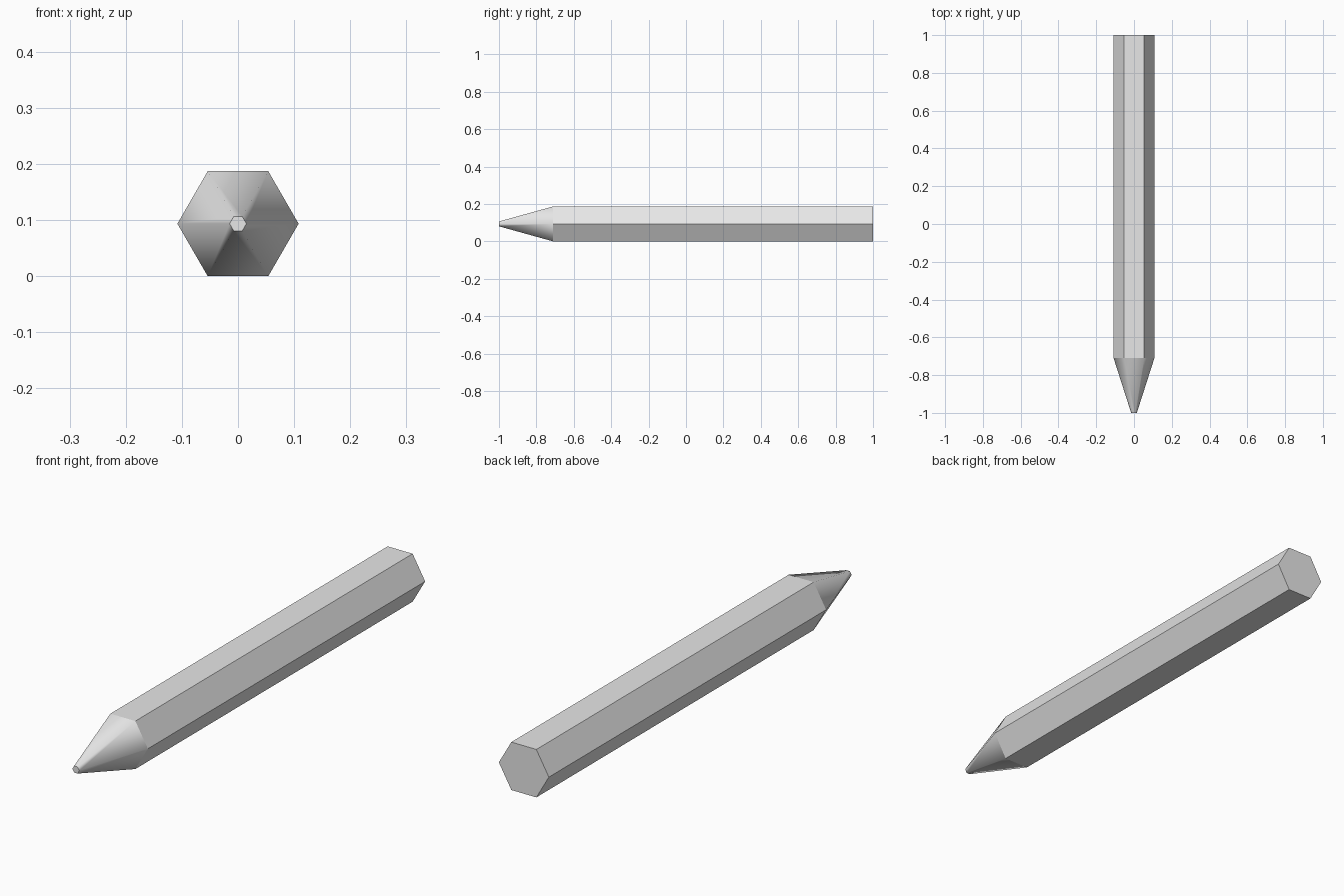
import bpy, bmesh, math

cube = bpy.data.objects.get("Cube")
if cube:
    bpy.data.objects.remove(cube, do_unlink=True)

SIDES = 6
RADIUS = 0.108
TIP_RADIUS = 0.015
CENTRE_Z = RADIUS * math.cos(math.pi / SIDES)   # rests on one flat side
FRONT, SHOULDER, BACK = -1.0, -0.71, 1.0

grey = bpy.data.materials.new("light grey")
grey.use_nodes = True
colour = (0.8, 0.8, 0.8, 1.0)
grey.diffuse_color = colour
grey.node_tree.nodes["Principled BSDF"].inputs["Base Color"].default_value = colour


def hex_section(name, y0, r0, y1, r1, cap_start, cap_end, smooth):
    """Six-sided section along y, capped only at the exposed end."""
    bm = bmesh.new()

    def ring(y, r):
        angles = [math.tau * i / SIDES for i in range(SIDES)]
        return [bm.verts.new((r * math.cos(a), y, CENTRE_Z + r * math.sin(a)))
                for a in angles]

    start, end = ring(y0, r0), ring(y1, r1)
    for i in range(SIDES):
        j = (i + 1) % SIDES
        side = bm.faces.new((start[i], end[i], end[j], start[j]))
        side.smooth = smooth
    if cap_start:
        bm.faces.new(start)
    if cap_end:
        bm.faces.new(end[::-1])
    # Keep the rims crisp
    for edge in bm.edges:
        if edge.verts[0].co.y == edge.verts[1].co.y:
            edge.smooth = False
    mesh = bpy.data.meshes.new(name)
    bm.to_mesh(mesh)
    bm.free()
    mesh.materials.append(grey)
    obj = bpy.data.objects.new(name, mesh)
    bpy.context.collection.objects.link(obj)
    return obj


# Flat-sided barrel with a closed back end
hex_section("barrel", SHOULDER, RADIUS, BACK, RADIUS, False, True, False)
# Smooth tapered point with a small blunt end
hex_section("sharpened_tip", FRONT, TIP_RADIUS, SHOULDER, RADIUS, True, False, True)
